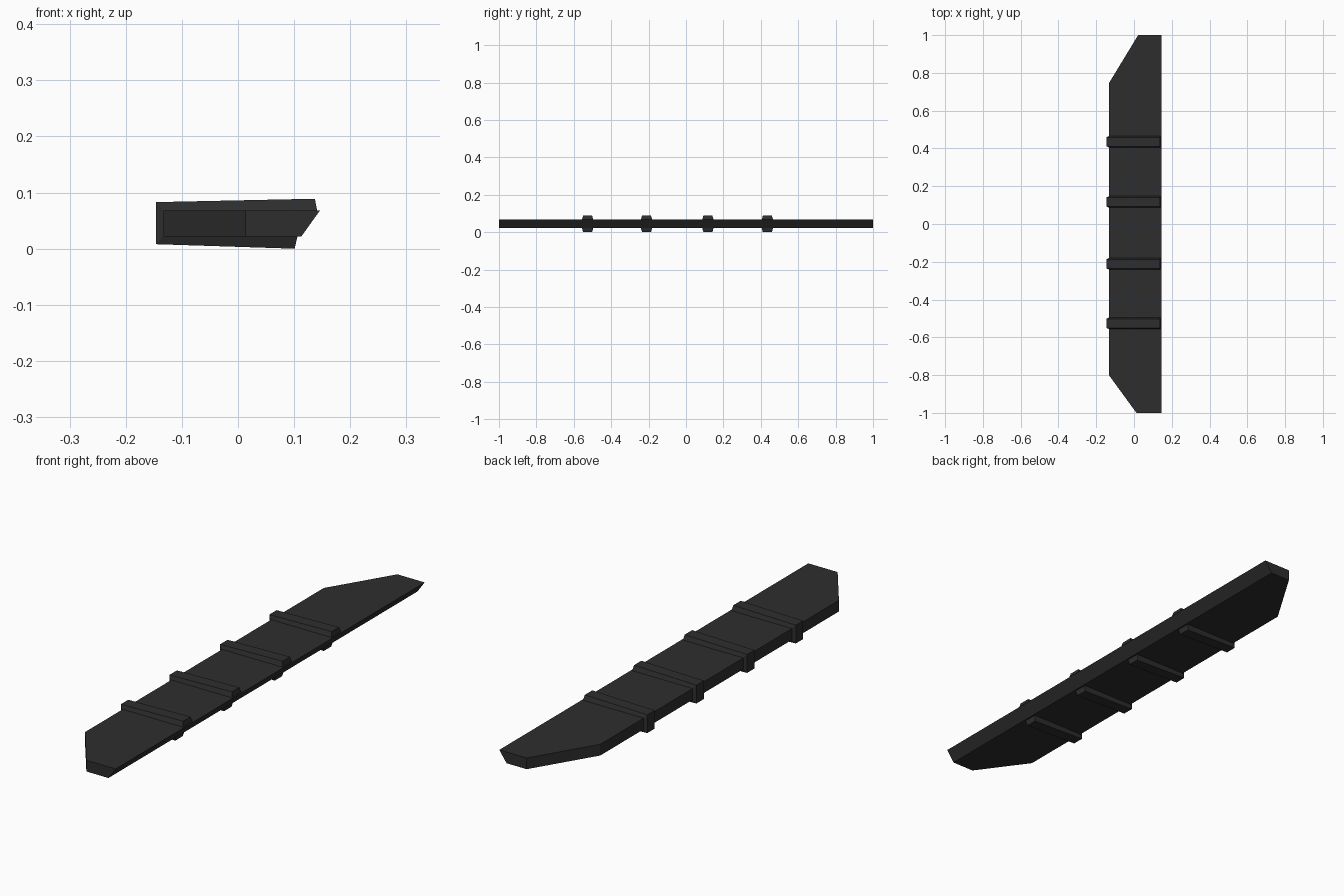
import bpy
import bmesh

cube = bpy.data.objects.get("Cube")
if cube:
    bpy.data.objects.remove(cube, do_unlink=True)

dark = bpy.data.materials.new("charcoal")
dark.use_nodes = True
COLOUR = (0.027, 0.027, 0.027, 1)
dark.diffuse_color = COLOUR
dark.node_tree.nodes["Principled BSDF"].inputs["Base Color"].default_value = COLOUR

LEFT, TOP, BOTTOM = -0.133, 0.068, 0.022


def finish(name, bm):
    bmesh.ops.recalc_face_normals(bm, faces=bm.faces)
    mesh = bpy.data.meshes.new(name)
    bm.to_mesh(mesh)
    bm.free()
    mesh.materials.append(dark)
    obj = bpy.data.objects.new(name, mesh)
    bpy.context.collection.objects.link(obj)
    return obj


def bridge(bm, ring_a, ring_b):
    for i in range(len(ring_a)):
        j = (i + 1) % len(ring_a)
        bm.faces.new((ring_a[i], ring_a[j], ring_b[j], ring_b[i]))


# Flat plank with clipped corners and one undercut long edge
def make_plank():
    bm = bmesh.new()
    rings = []
    for z, edge in ((BOTTOM, 0.113), (TOP, 0.146)):
        outline = [(LEFT, -0.8), (0.013, -1), (edge, -1),
                   (edge, 1), (0.022, 1), (LEFT, 0.745)]
        rings.append([bm.verts.new((x, y, z)) for x, y in outline])
        bm.faces.new(rings[-1])
    bridge(bm, *rings)
    finish("plank", bm)


# C-shaped clamp around three sides, narrowing away from the plank
def make_clamp(name, y):
    inner = [(0.141, TOP), (LEFT, TOP), (LEFT, BOTTOM), (0.106, BOTTOM)]
    outer = [(0.137, 0.089), (-0.146, 0.083), (-0.146, 0.008), (0.101, 0.0)]
    bm = bmesh.new()
    sections = []
    for (xi, zi), (xo, zo) in zip(inner, outer):
        corners = [(xi, -0.03, zi), (xo, -0.024, zo),
                   (xo, 0.024, zo), (xi, 0.03, zi)]
        sections.append([bm.verts.new((px, y + py, pz)) for px, py, pz in corners])
    for a, b in zip(sections, sections[1:]):
        bridge(bm, a, b)
    bm.faces.new(sections[0])
    bm.faces.new(sections[-1])
    finish(name, bm)


make_plank()
for number, y in enumerate((-0.526, -0.211, 0.117, 0.435), 1):
    make_clamp(f"clamp_{number}", y)
